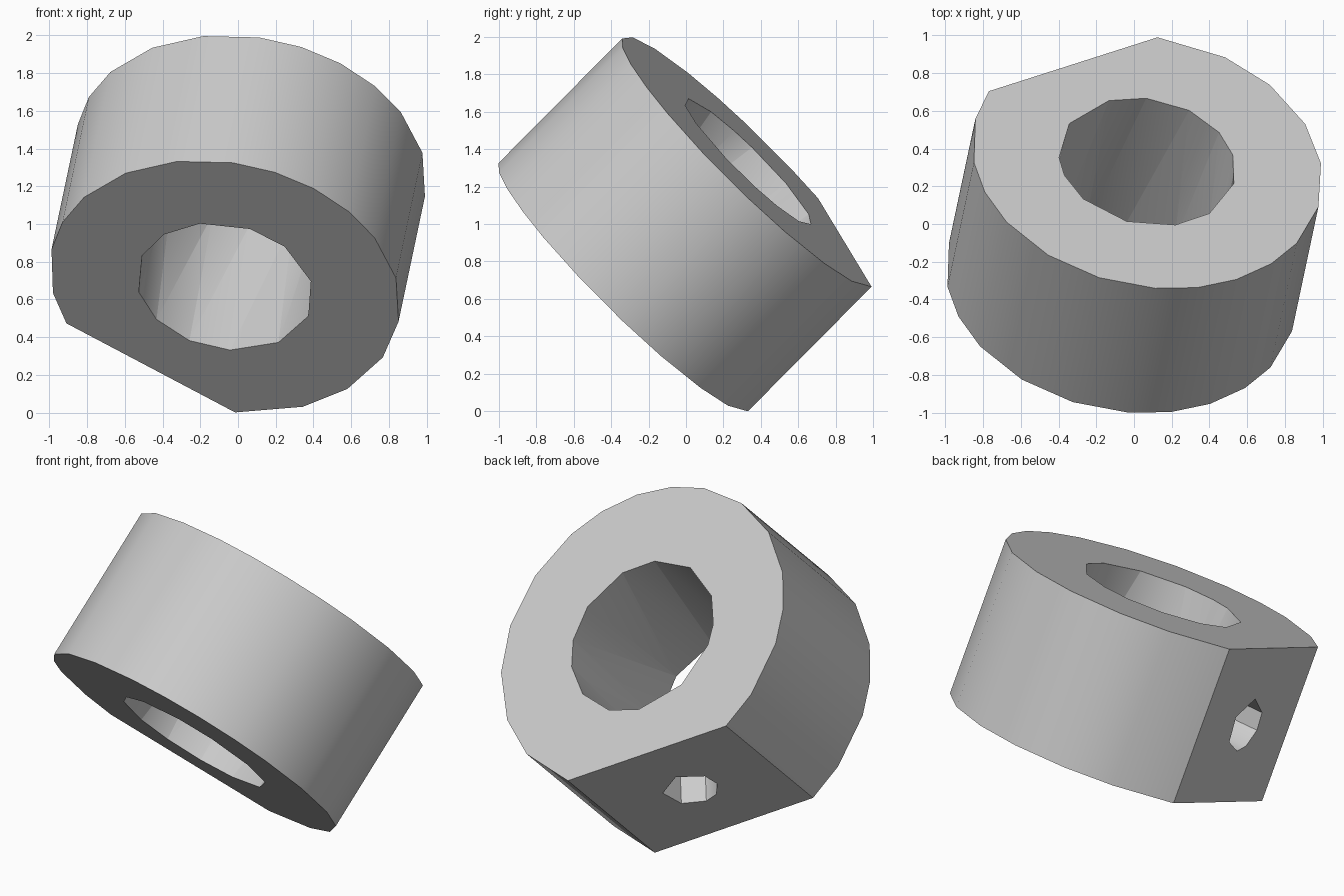
import bpy, bmesh, math
from mathutils import Matrix, Vector

cube = bpy.data.objects.get("Cube")
if cube:
    bpy.data.objects.remove(cube, do_unlink=True)

RADIUS, BORE, HALF, FLAT = 0.94, 0.474, 0.4735, 0.78

# Tilted frame: local z is the ring axis, local y points out of the flat
axis = Vector((0.148, 0.697, 0.702)).normalized()
out = Vector((-0.504, 0.664, -0.553))
out = (out - axis * out.dot(axis)).normalized()
side = out.cross(axis)
frame = Matrix((side, out, axis)).transposed().to_4x4()
frame.translation = (0, 0, 1)

grey = bpy.data.materials.new("plain grey")
grey.use_nodes = True
grey.diffuse_color = (0.6, 0.6, 0.6, 1)
grey.node_tree.nodes["Principled BSDF"].inputs["Base Color"].default_value = (0.6, 0.6, 0.6, 1)


def loop(angles, radius, z):
    """Points around the ring axis, angles measured from the flat."""
    return [Vector((radius * math.sin(math.radians(a)),
                    radius * math.cos(math.radians(a)), z)) for a in angles]


def solid(name, points):
    """Closed convex part around the given points."""
    bm = bmesh.new()
    for p in points:
        bm.verts.new(frame @ p)
    bmesh.ops.convex_hull(bm, input=bm.verts[:])
    bmesh.ops.dissolve_limit(bm, angle_limit=0.005, verts=bm.verts[:], edges=bm.edges[:])
    bmesh.ops.recalc_face_normals(bm, faces=bm.faces[:])
    mesh = bpy.data.meshes.new(name)
    bm.to_mesh(mesh)
    bm.free()
    mesh.materials.append(grey)
    obj = bpy.data.objects.new(name, mesh)
    bpy.context.collection.objects.link(obj)
    return obj


# Collar body with one flat side
rim = [34, 57, 75, 95, 113, 133, 152, 165.5, 180, 194, 208,
       226.5, 245, 264, 278.5, 292, 312, 326]
collar = solid("collar", loop(rim, RADIUS, -HALF) + loop(rim, RADIUS, HALF))

# Bore through the middle
low = [7, 34, 68, 101.5, 134, 168, 194, 227, 254, 280, 314, 340]
high = [5, 30, 59, 85, 106, 132, 166, 192, 224, 257, 280, 296, 329]
bore = solid("bore_cutter", loop(low, BORE, -HALF - 0.005) + loop(high, BORE, HALF + 0.005))

# Blind screw hole in the flat
hole_ring = [Vector((0.16 * math.cos(math.radians(a)), 0, 0.16 * math.sin(math.radians(a))))
             for a in (19, 90, 152, 192, 234, 267, 320)]
screw_hole = solid("screw_hole_cutter",
                   [p + Vector((0, y, 0)) for y in (FLAT - 0.2, FLAT + 0.1) for p in hole_ring])

bpy.ops.object.select_all(action='DESELECT')
bpy.context.view_layer.objects.active = collar
collar.select_set(True)
for cutter in (bore, screw_hole):
    cutter.hide_render = True
    mod = collar.modifiers.new(cutter.name, 'BOOLEAN')
    mod.operation = 'DIFFERENCE'
    mod.solver = 'EXACT'
    mod.object = cutter
    bpy.ops.object.modifier_apply(modifier=mod.name)
    bpy.data.objects.remove(cutter, do_unlink=True)

bpy.ops.object.shade_smooth_by_angle(angle=math.radians(38))
